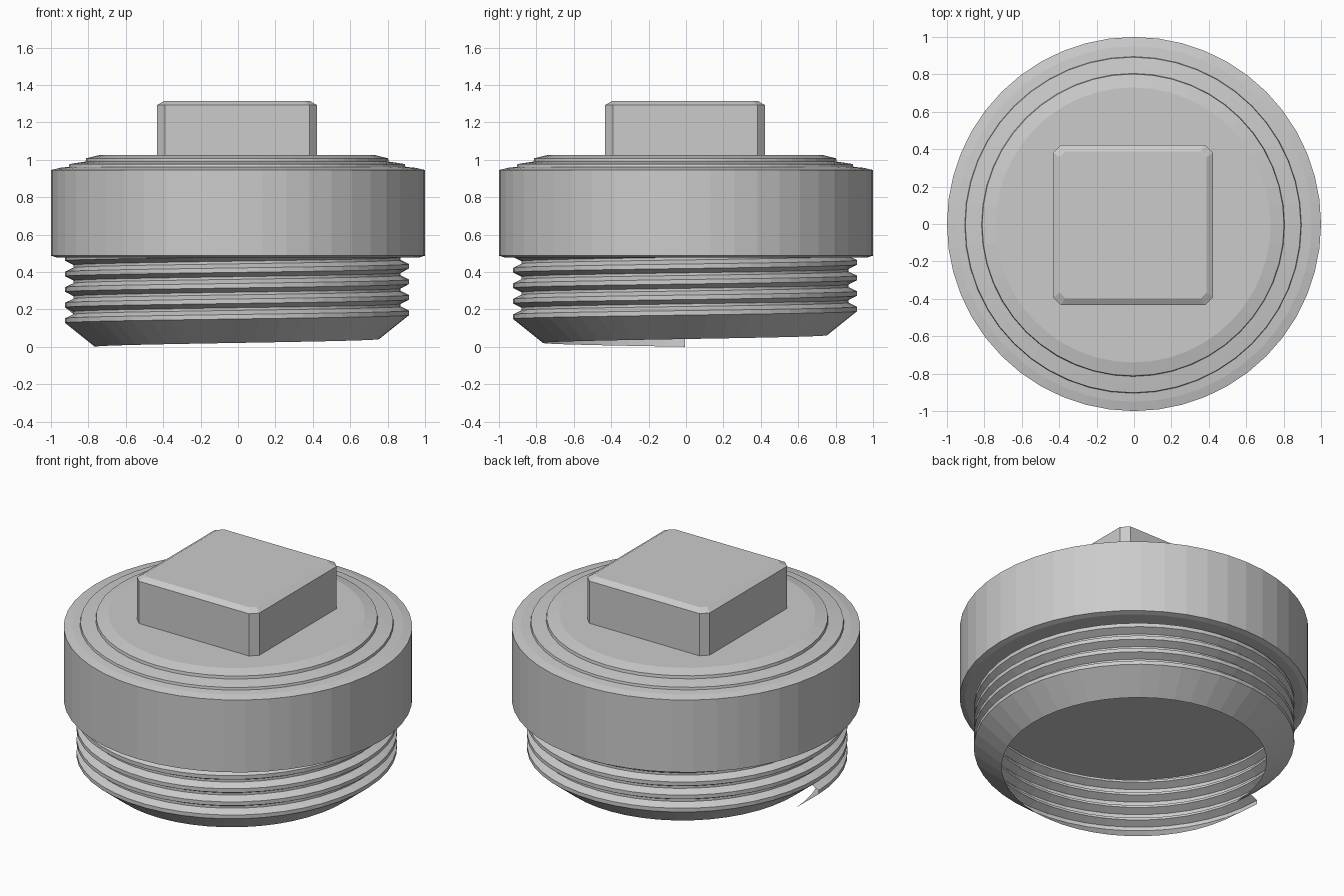
import bpy, bmesh
from math import pi, cos, sin

if "Cube" in bpy.data.objects:
    bpy.data.objects.remove(bpy.data.objects["Cube"])

SEG = 48
PITCH = 0.083
OFF = -0.005


def finish(bm, name, recalc=True):
    if recalc:
        bmesh.ops.recalc_face_normals(bm, faces=bm.faces)
    mesh = bpy.data.meshes.new(name)
    bm.to_mesh(mesh)
    bm.free()
    obj = bpy.data.objects.new(name, mesh)
    bpy.context.collection.objects.link(obj)
    return obj


def loft(name, rings):
    """Solid skinned through closed rings of points, capped at both ends."""
    bm = bmesh.new()
    loops = [[bm.verts.new(p) for p in ring] for ring in rings]
    n = len(loops[0])
    for a, b in zip(loops, loops[1:]):
        for i in range(n):
            j = (i + 1) % n
            bm.faces.new((a[i], a[j], b[j], b[i]))
    bm.faces.new(loops[0][::-1])
    bm.faces.new(loops[-1])
    return finish(bm, name)


def circle(r, z, off=0.0):
    return [(off + r * cos(2 * pi * i / SEG), off + r * sin(2 * pi * i / SEG), z)
            for i in range(SEG)]


def chamfered_square(h, c, z):
    pts = [(h, -h + c), (h, h - c), (h - c, h), (-h + c, h),
           (-h, h - c), (-h, -h + c), (-h + c, -h), (h - c, -h)]
    return [(x + OFF, y + OFF, z) for x, y in pts]


# Wide cap with two shallow steps on top
cap_profile = [(0.97, 0.478, 0), (1, 0.487, 0), (1, 0.945, 0), (0.95, 0.957, 0),
               (0.90, 0.962, OFF), (0.897, 0.977, OFF), (0.845, 0.985, OFF),
               (0.81, 0.99, OFF), (0.807, 1.008, OFF), (0.735, 1.025, OFF)]
loft("cap", [circle(*p) for p in cap_profile])

# Square wrench head
loft("square_head", [chamfered_square(0.428, 0.042, 1.0),
                     chamfered_square(0.428, 0.042, 1.292),
                     chamfered_square(0.392, 0.03, 1.313)])

# Thread: open thin profile with a tapered lead-in, swept one helical turn
profile = [(0.76, 0.0)]
for k in range(5):
    z = 0.128 + k * PITCH
    profile += [(0.92, z), (0.92, z + 0.024), (0.875, z + 0.046), (0.875, z + 0.06)]
profile = profile[:-1]

bm = bmesh.new()
columns = []
for s in range(SEG + 1):
    a = pi + 2 * pi * s / SEG
    columns.append([bm.verts.new((OFF + r * cos(a), OFF + r * sin(a), z + PITCH * s / SEG))
                    for r, z in profile])
for a, b in zip(columns, columns[1:]):
    for i in range(len(profile) - 1):
        bm.faces.new((a[i], b[i], b[i + 1], a[i + 1]))
finish(bm, "thread", recalc=False)
